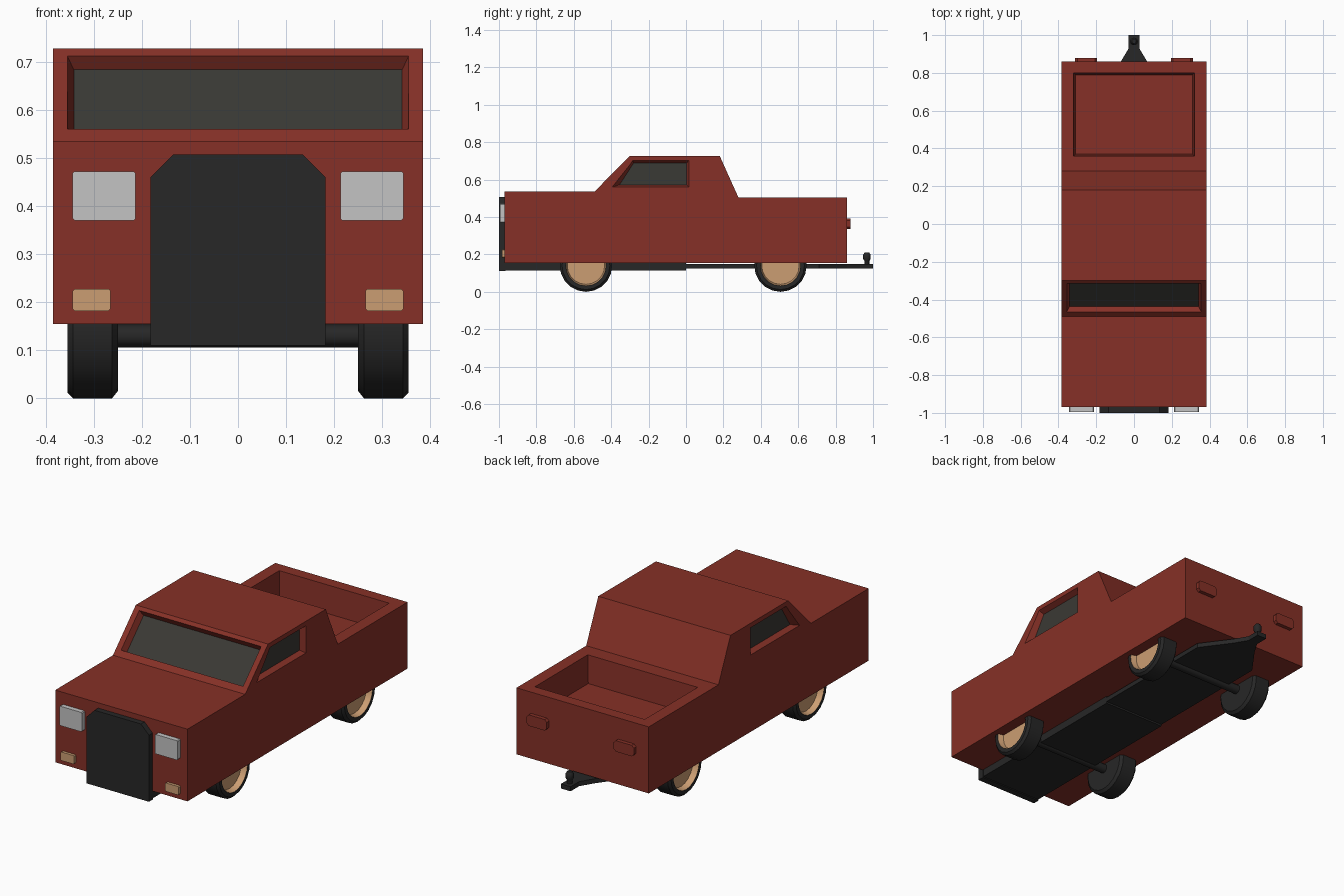
import bpy, bmesh, math
from mathutils import Vector

if "Cube" in bpy.data.objects:
    bpy.data.objects.remove(bpy.data.objects["Cube"])


def material(name, rgb):
    m = bpy.data.materials.new(name)
    m.diffuse_color = (*rgb, 1)
    m.use_nodes = True
    m.node_tree.nodes["Principled BSDF"].inputs["Base Color"].default_value = m.diffuse_color
    return m


RED = material("red paint", (0.24, 0.03, 0.02))
BLACK = material("black rubber and metal", (0.02, 0.02, 0.02))
GLASS = material("dark glass", (0.042, 0.041, 0.035))
LAMP = material("lamp white", (0.55, 0.55, 0.55))
TAN = material("tan", (0.60, 0.34, 0.17))


def finish(name, bm, *mats):
    bmesh.ops.recalc_face_normals(bm, faces=bm.faces)
    me = bpy.data.meshes.new(name)
    bm.to_mesh(me)
    bm.free()
    for m in mats:
        me.materials.append(m)
    ob = bpy.data.objects.new(name, me)
    bpy.context.collection.objects.link(ob)
    return ob


def loft(name, a, b, mat):
    """Solid between two loops with the same number of points."""
    bm = bmesh.new()
    va = [bm.verts.new(p) for p in a]
    vb = [bm.verts.new(p) for p in b]
    n = len(a)
    bm.faces.new(va)
    bm.faces.new(vb)
    for i in range(n):
        j = (i + 1) % n
        bm.faces.new((va[i], va[j], vb[j], vb[i]))
    return finish(name, bm, mat)


def along(axis, pts, t):
    """Place 2D points on the plane axis = t."""
    return [Vector((t, u, v)) if axis == "x" else
            Vector((u, t, v)) if axis == "y" else Vector((u, v, t)) for u, v in pts]


def prism(name, axis, pts, t0, t1, mat):
    return loft(name, along(axis, pts, t0), along(axis, pts, t1), mat)


def chamfered(u0, u1, v0, v1, c):
    return [(u0 + c, v0), (u1 - c, v0), (u1, v0 + c), (u1, v1 - c),
            (u1 - c, v1), (u0 + c, v1), (u0, v1 - c), (u0, v0 + c)]


def cut(target, cutter):
    cutter.hide_render = True
    mod = target.modifiers.new("cut", "BOOLEAN")
    mod.operation, mod.solver, mod.object = "DIFFERENCE", "EXACT", cutter
    bpy.context.view_layer.objects.active = target
    bpy.ops.object.modifier_apply(modifier=mod.name)
    bpy.data.objects.remove(cutter)


def recess(target, name, outer, inner, mat):
    """Cut a tapered pocket and, if asked, lay a thin pane on its floor."""
    mid = sum(inner, Vector()) / len(inner)
    out = (sum(outer, Vector()) / len(outer) - mid).normalized()
    over = [o + (o - i) * 0.3 for o, i in zip(outer, inner)]
    cut(target, loft(name + "_cutter", over, inner, RED))
    if mat:
        loft(name, [p - out * 0.002 for p in inner], [p + out * 0.002 for p in inner], mat)


# body shell: side profile (y, z) across the width
W = 0.385
body = prism("body", "x", [(-0.97, 0.155), (-0.97, 0.535), (-0.49, 0.535), (-0.30, 0.727),
                           (0.18, 0.727), (0.28, 0.505), (0.86, 0.505), (0.86, 0.155)], -W, W, RED)

# cargo bed pocket
bed = lambda e, z: along("z", [(-0.32 + e, 0.36 + e), (0.32 - e, 0.36 + e),
                               (0.32 - e, 0.80 - e), (-0.32 + e, 0.80 - e)], z)
recess(body, "cargo_bed", bed(0, 0.505), bed(0.01, 0.36), None)

# windscreen
outer = [Vector(p) for p in ((-0.355, -0.465, 0.56), (0.355, -0.465, 0.56),
                             (0.355, -0.315, 0.712), (-0.355, -0.315, 0.712))]
step = Vector((0, 0.024, -0.024))
up = Vector((0, 0.006, 0.006))
inner = [Vector((p.x * 0.96, p.y, p.z)) + step + (up if i < 2 else -up) for i, p in enumerate(outer)]
recess(body, "windscreen", outer, inner, GLASS)

# side windows
for s, side in ((-1, "left"), (1, "right")):
    outer = along("x", [(-0.395, 0.56), (0.015, 0.56), (0.015, 0.703), (-0.285, 0.703)], s * W)
    inner = along("x", [(-0.355, 0.572), (0.003, 0.572), (0.003, 0.688), (-0.28, 0.688)], s * (W - 0.03))
    recess(body, side + "_window", outer, inner, GLASS)

# grille
prism("grille", "y", [(-0.182, 0.11), (0.182, 0.11), (0.182, 0.46), (0.135, 0.507),
                      (-0.135, 0.507), (-0.182, 0.46)], -1.0, -0.965, BLACK)

# lamps on both sides
for s, side in ((-1, "left"), (1, "right")):
    def lamp(name, u0, u1, v0, v1, c, y0, y1, mat):
        pts = [(s * u, v) for u, v in chamfered(u0, u1, v0, v1, c)]
        prism(side + name, "y", pts, y0, y1, mat)
    lamp("_headlight", 0.213, 0.344, 0.37, 0.472, 0.004, -0.995, -0.965, LAMP)
    lamp("_turn_signal", 0.265, 0.344, 0.182, 0.227, 0.004, -0.985, -0.965, TAN)
    lamp("_tail_light", 0.195, 0.312, 0.335, 0.393, 0.012, 0.855, 0.88, RED)

# chassis: front plate, then a rear plate narrowing to the hitch
prism("front_chassis", "z", [(-0.18, -0.97), (0.18, -0.97), (0.18, 0), (-0.18, 0)], 0.115, 0.156, BLACK)
prism("rear_chassis", "z", [(-0.18, 0), (0.18, 0), (0.18, 0.71), (0.07, 0.86), (0.028, 0.93), (0.028, 1.0),
                            (-0.028, 1.0), (-0.028, 0.93), (-0.07, 0.86), (-0.18, 0.71)],
      0.124, 0.148, BLACK)


def lathe(name, prof, centre, axis, steps, *mats, rule=None):
    """Turn (radius, offset) points about the x or z axis."""
    bm = bmesh.new()
    rings = []
    for k in range(steps):
        a = 2 * math.pi * k / steps
        c, s = math.cos(a), math.sin(a)
        rings.append([bm.verts.new(Vector((h, r * c, r * s) if axis == "x" else (r * c, r * s, h))
                                   + Vector(centre)) for r, h in prof])
    for k in range(steps):
        p, q = rings[k], rings[(k + 1) % steps]
        for i in range(len(prof) - 1):
            f = bm.faces.new((p[i], p[i + 1], q[i + 1], q[i]))
            if rule and rule(i):
                f.material_index = 1
    bmesh.ops.remove_doubles(bm, verts=bm.verts, dist=0.0001)
    ob = finish(name, bm, *mats)
    bpy.ops.object.select_all(action="DESELECT")
    ob.select_set(True)
    bpy.context.view_layer.objects.active = ob
    bpy.ops.object.shade_smooth_by_angle(angle=math.radians(35))
    return ob


# hitch ball
lathe("hitch_ball", [(0, 0.14), (0.013, 0.14), (0.013, 0.165), (0.02, 0.175), (0.02, 0.198),
                     (0.012, 0.21), (0, 0.21)], (0, 0.967, 0), "z", 12, BLACK)

# wheels and axles
tyre = [(0, 0.25), (0.125, 0.25), (0.14, 0.262), (0.14, 0.343), (0.128, 0.355),
        (0.108, 0.355), (0.10, 0.325), (0, 0.325)]
for y, end in ((-0.535, "front"), (0.505, "rear")):
    lathe(end + "_axle", [(0, -0.26), (0.024, -0.26), (0.024, 0.26), (0, 0.26)],
          (0, y, 0.13), "x", 12, BLACK)
    for s, side in ((-1, "left"), (1, "right")):
        lathe(f"{end}_{side}_wheel", [(r, s * h) for r, h in tyre], (0, y, 0.14), "x", 20,
              BLACK, TAN, rule=lambda i: i >= 5)
